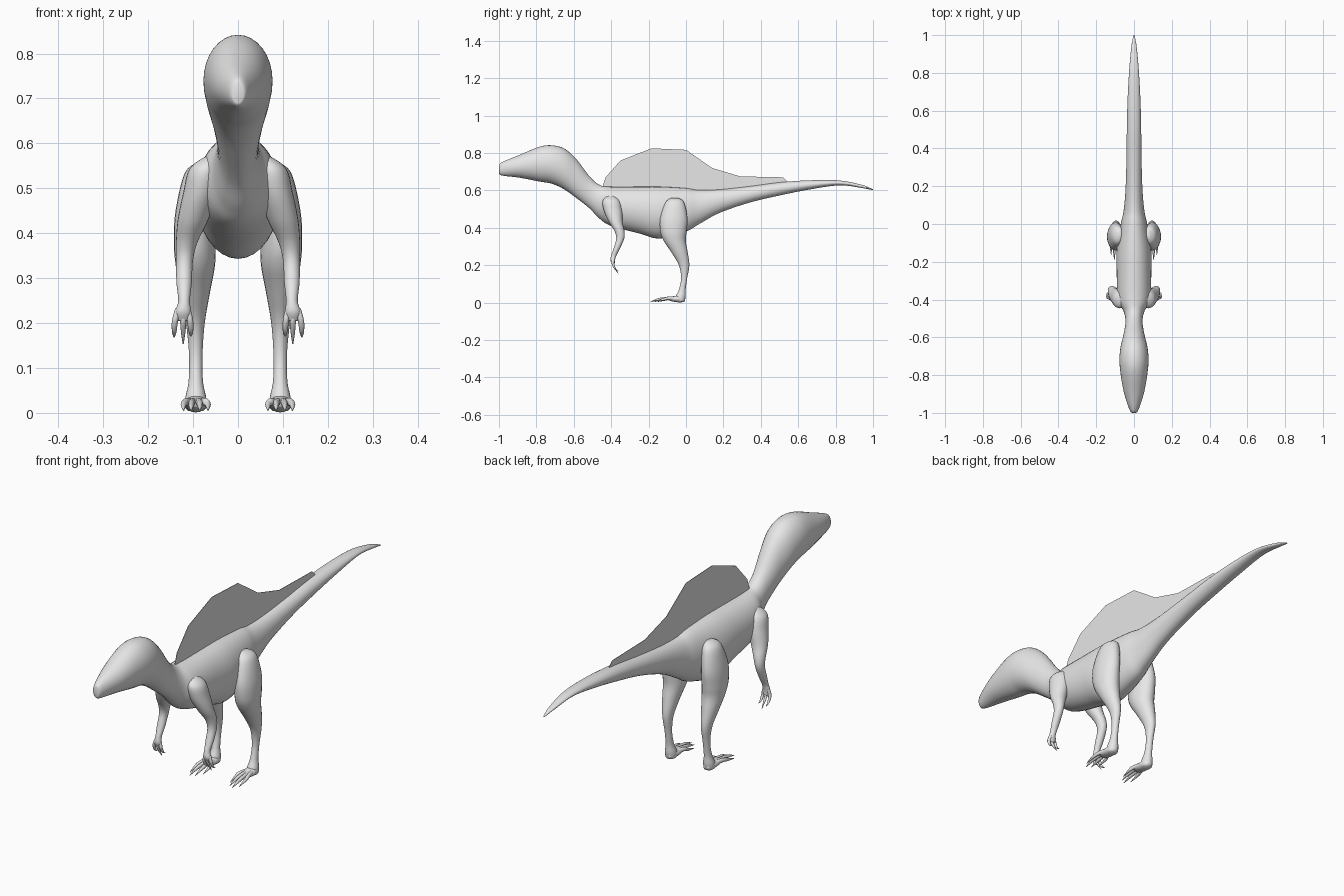
import bpy, bmesh, math
from mathutils import Vector

if "Cube" in bpy.data.objects:
    bpy.data.objects.remove(bpy.data.objects["Cube"], do_unlink=True)

# One plain skin colour for everything
skin = bpy.data.materials.new("light_grey_skin")
skin.use_nodes = True
grey = (0.8, 0.8, 0.8, 1)
skin.diffuse_color = grey
skin.node_tree.nodes["Principled BSDF"].inputs["Base Color"].default_value = grey


def finish(bm, name, smooth=True):
    """Turn a bmesh into a named, shaded object."""
    mesh = bpy.data.meshes.new(name)
    bm.to_mesh(mesh)
    bm.free()
    mesh.materials.append(skin)
    for face in mesh.polygons:
        face.use_smooth = smooth
    obj = bpy.data.objects.new(name, mesh)
    bpy.context.collection.objects.link(obj)
    return obj


def resample(rows, steps):
    """Smooth spline through the given rows of numbers."""
    result = []
    last = len(rows) - 1
    for i in range(last):
        a, b, c, d = (rows[max(i - 1, 0)], rows[i], rows[i + 1], rows[min(i + 2, last)])
        for k in range(steps):
            t = k / steps
            result.append([
                q + 0.5 * t * (r - p + t * (2 * p - 5 * q + 4 * r - s + t * (3 * (q - r) + s - p)))
                for p, q, r, s in zip(a, b, c, d)])
    result.append(list(rows[last]))
    return result


def loft(name, rows, upright=False, sides=24, steps=5, mirror=1):
    """Loft ellipses (x, y, z, radius_x, other_radius) into a closed form.
    Upright rings lie in the xz plane, the others are level."""
    bm = bmesh.new()
    rings = []
    for x, y, z, rx, ro in resample(rows, steps):
        rx, ro = max(rx, 0.001), max(ro, 0.001)
        ring = []
        for k in range(sides):
            angle = math.tau * k / sides
            across, other = rx * math.cos(angle), ro * math.sin(angle)
            offset = (across, 0, other) if upright else (across, other, 0)
            spot = Vector((x, y, z)) + Vector(offset)
            spot.x *= mirror
            ring.append(bm.verts.new(spot))
        rings.append(ring)
    for low, high in zip(rings, rings[1:]):
        for k in range(sides):
            n = (k + 1) % sides
            bm.faces.new((low[k], low[n], high[n], high[k]))
    bm.faces.new(rings[0])
    bm.faces.new(rings[-1])
    bmesh.ops.recalc_face_normals(bm, faces=bm.faces)
    return finish(bm, name)


# Head, neck, torso and tail: y, top, bottom, half width
outline = [
    (-1, .73, .695, .008), (-.985, .75, .68, .023), (-.89, .79, .668, .054),
    (-.785, .833, .648, .072), (-.715, .841, .635, .077), (-.65, .823, .605, .071),
    (-.587, .768, .56, .056), (-.517, .677, .505, .045), (-.463, .63, .45, .055),
    (-.4, .62, .41, .085), (-.25, .62, .37, .092), (-.14, .62, .343, .092),
    (0, .612, .38, .07), (.07, .602, .42, .055), (.18, .605, .48, .045),
    (.34, .622, .535, .04), (.5, .643, .573, .038), (.66, .654, .605, .034),
    (.82, .653, .627, .025), (.94, .63, .613, .014), (1, .606, .601, .003)]
body_rows = [(0, y, (top + low) / 2, half, (top - low) / 2) for y, top, low, half in outline]
loft("body", body_rows, upright=True, sides=32, steps=6)

# Thin faceted sail standing on the spine
crest = [(-.45, .61), (-.43, .67), (-.35, .76), (-.185, .825), (0, .817),
         (.14, .72), (.29, .675), (.52, .67), (.55, .64), (.3, .605), (.07, .59), (-.2, .6)]
bm = bmesh.new()
bm.faces.new([bm.verts.new((0, y, z)) for y, z in crest])
sail = finish(bm, "back_sail", smooth=False)
thick = sail.modifiers.new("thickness", "SOLIDIFY")
thick.thickness = 0.002
thick.offset = 0

# Limb sections: x, y, z, radius across, radius along
arm = [
    (.055, -.4, .575, .01, .015), (.072, -.4, .545, .035, .045), (.083, -.39, .49, .039, .048),
    (.1, -.375, .43, .034, .036), (.114, -.355, .38, .024, .026), (.119, -.352, .34, .019, .021),
    (.12, -.37, .29, .017, .017), (.12, -.387, .25, .013, .014), (.122, -.392, .225, .017, .012),
    (.122, -.388, .205, .012, .007)]
leg = [
    (.075, -.06, .56, .01, .02), (.085, -.06, .535, .033, .05), (.096, -.065, .45, .043, .073),
    (.097, -.067, .38, .046, .07), (.095, -.06, .33, .044, .059), (.096, -.035, .27, .034, .044),
    (.095, -.01, .2, .021, .028), (.094, -.01, .13, .015, .016), (.094, -.02, .07, .016, .018),
    (.094, -.028, .035, .023, .026), (.094, -.03, .012, .023, .024), (.094, -.03, .004, .016, .018)]

for label, side in (("left", 1), ("right", -1)):
    loft(label + "_arm", arm, mirror=side)
    loft(label + "_leg", leg, mirror=side)

    # Clawed fingers curving forward then back
    for n, (spread, tip) in enumerate([(-.017, .17), (0, .153), (.02, .168)], 1):
        rows = [(.122 + spread * .5, -.389, .232, .008, .008),
                (.122 + spread * .9, -.39, .205, .007, .007),
                (.122 + spread, -.378, .18, .005, .005),
                (.122 + spread, -.36, tip, .001, .001)]
        loft(f"{label}_finger_{n}", rows, sides=10, mirror=side)

    # Sole and four slim toes reaching forward
    sole = [(.094, -.005, .018, .012, .01), (.094, -.03, .02, .024, .019),
            (.094, -.07, .02, .025, .014), (.094, -.095, .02, .018, .007)]
    loft(label + "_foot", sole, upright=True, sides=16, mirror=side)
    for n, (spread, reach) in enumerate([(-.027, .15), (-.009, .18), (.01, .19), (.027, .165)], 1):
        rows = [(.094 + spread * .4, -.045, .022, .009, .012),
                (.094 + spread * .8, -.09, .024, .008, .009),
                (.094 + spread, -reach + .045, .018, .0065, .007),
                (.094 + spread, -reach, .005, .001, .001)]
        loft(f"{label}_toe_{n}", rows, upright=True, sides=10, mirror=side)
